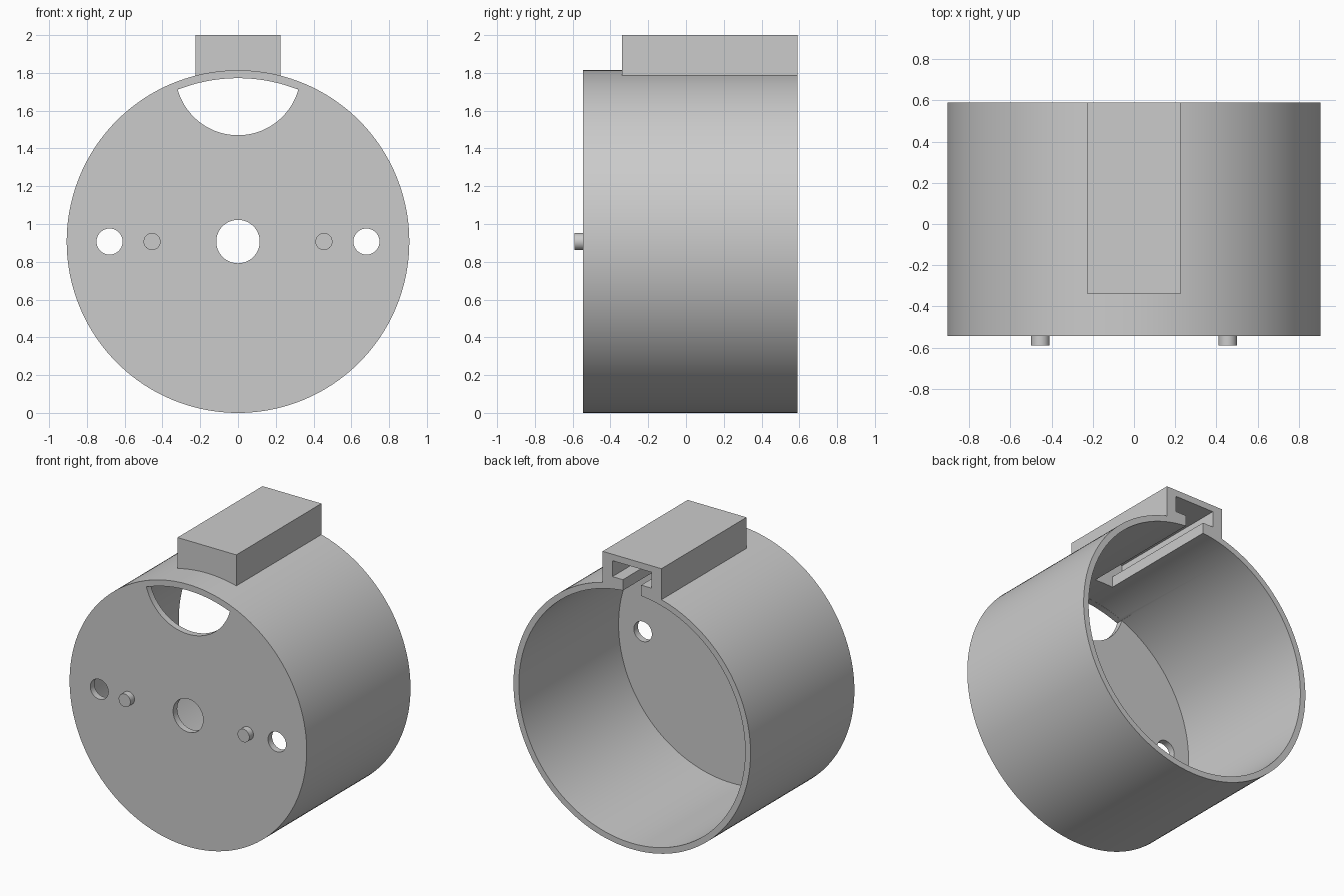
import bpy, bmesh
from math import pi, sin, cos

default = bpy.data.objects.get("Cube")
if default:
    bpy.data.objects.remove(default, do_unlink=True)

grey = bpy.data.materials.new("plain grey")
grey.use_nodes = True
color = (0.6, 0.6, 0.6, 1)
grey.diffuse_color = color
grey.node_tree.nodes["Principled BSDF"].inputs["Base Color"].default_value = color

AXIS_Z = 0.907          # height of the drum axis
OUTER, INNER = 0.907, 0.866
FRONT, BACK = -0.545, 0.59
PLATE_BACK = -0.5
PAST = 0.2              # overshoot of cutters


def arc(cx, cz, r, start, end, steps):
    return [(cx + r * cos(start + (end - start) * i / steps),
             cz + r * sin(start + (end - start) * i / steps))
            for i in range(steps + 1)]


def circle(cx, r, steps=64):
    return arc(cx, AXIS_Z, r, 0, 2 * pi, steps)[:-1]


def rect(half, low, high):
    return [(-half, low), (half, low), (half, high), (-half, high)]


def prism(name, outline, y0, y1):
    """Solid from a counter-clockwise x-z outline, with outward normals."""
    bm = bmesh.new()
    near = [bm.verts.new((x, y0, z)) for x, z in outline]
    far = [bm.verts.new((x, y1, z)) for x, z in outline]
    bm.faces.new(near)
    bm.faces.new(far[::-1])
    for i in range(len(near)):
        bm.faces.new((near[i - 1], far[i - 1], far[i], near[i]))
    bm.normal_update()
    mesh = bpy.data.meshes.new(name)
    bm.to_mesh(mesh)
    bm.free()
    mesh.materials.append(grey)
    obj = bpy.data.objects.new(name, mesh)
    bpy.context.collection.objects.link(obj)
    return obj


def combine(target, tool, operation):
    """Apply a boolean and discard the tool."""
    mod = target.modifiers.new("cut", "BOOLEAN")
    mod.operation, mod.solver, mod.object = operation, "EXACT", tool
    bpy.context.view_layer.objects.active = target
    bpy.ops.object.modifier_apply(modifier=mod.name)
    bpy.data.objects.remove(tool, do_unlink=True)


# Drum with the rail block on top
housing = prism("housing", circle(0, OUTER, 160), FRONT, BACK)
combine(housing, prism("rail_block", rect(0.225, 1.6, 2.0), -0.34, BACK), "UNION")

# Hollow interior, open at the back
cutters = [prism("cavity", circle(0, INNER, 160), PLATE_BACK, BACK + PAST)]

# T-shaped slot through the rail block
slot = [(-0.07, 1.7), (0.07, 1.7), (0.07, 1.845), (0.15, 1.845),
        (0.15, 1.955), (-0.15, 1.955), (-0.15, 1.845), (-0.07, 1.845)]
cutters.append(prism("slot", slot, -0.295, BACK + PAST))

# Round holes in the front plate
for x, r in ((0, 0.115), (-0.68, 0.069), (0.68, 0.069)):
    cutters.append(prism("hole", circle(x, r), FRONT - PAST, PLATE_BACK + 0.1))

# Half-moon opening under the top rim
moon = (arc(0, 1.802, 0.332, pi + 0.271, 2 * pi - 0.271, 48)
        + arc(0, AXIS_Z, INNER - 0.001, pi / 2 - 0.36, pi / 2 + 0.36, 32))
cutters.append(prism("opening", moon, FRONT - PAST, PLATE_BACK + 0.1))

for cutter in cutters:
    combine(housing, cutter, "DIFFERENCE")

# Locating pegs on the front plate
parts = [housing]
for side, x in (("right", -0.455), ("left", 0.455)):
    parts.append(prism(side + "_peg", circle(x, 0.045, 48), -0.59, FRONT + 0.01))

# Smooth the curved walls, keep the edges crisp
bpy.ops.object.select_all(action="DESELECT")
for part in parts:
    part.select_set(True)
bpy.context.view_layer.objects.active = housing
bpy.ops.object.shade_smooth_by_angle(angle=pi / 6)
